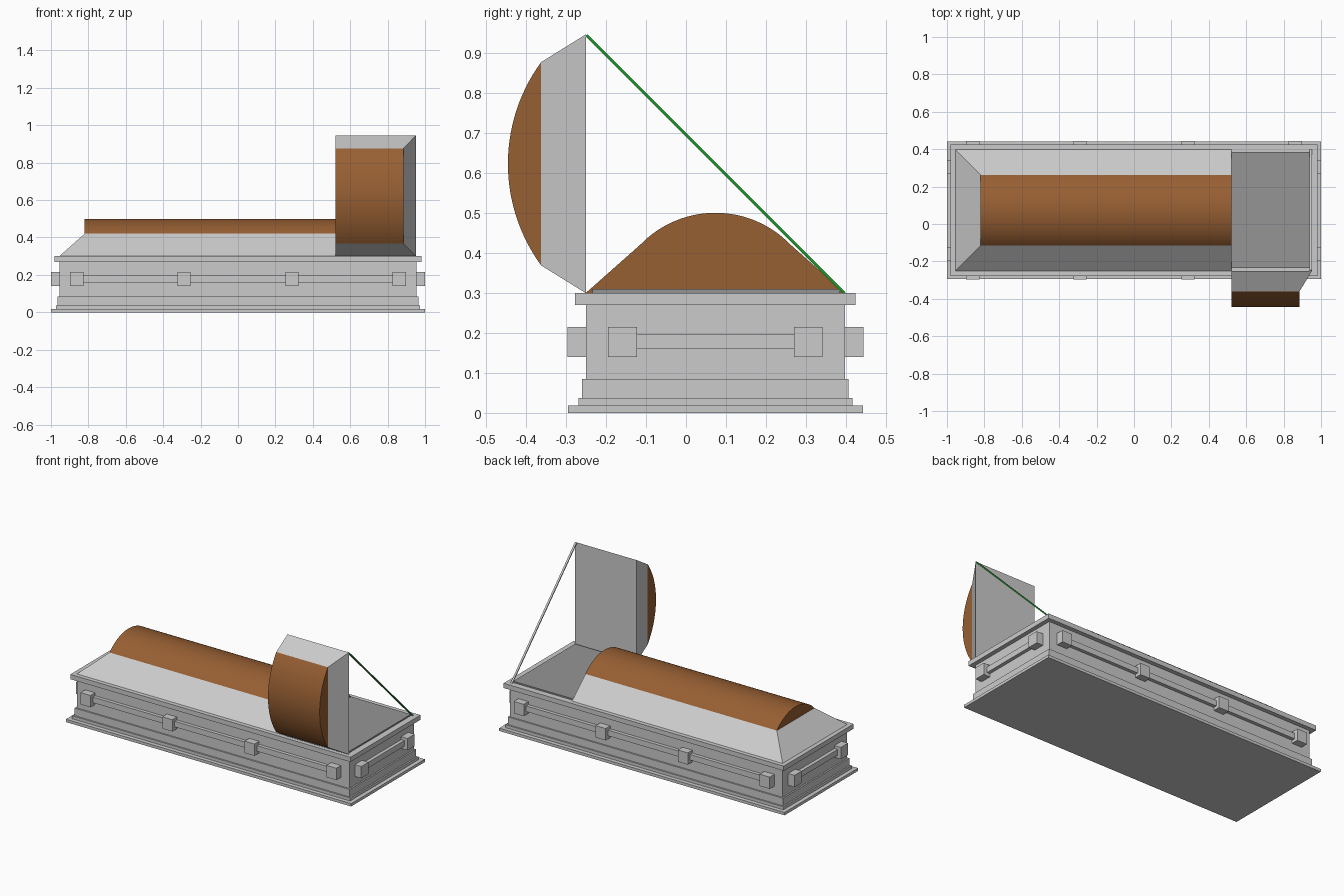
import bpy, bmesh, math
from mathutils import Matrix

if "Cube" in bpy.data.objects:
    bpy.data.objects.remove(bpy.data.objects["Cube"])


def material(name, rgb):
    m = bpy.data.materials.new(name)
    m.diffuse_color = (*rgb, 1)
    m.use_nodes = True
    m.node_tree.nodes["Principled BSDF"].inputs["Base Color"].default_value = m.diffuse_color
    return m


GREY = material("light grey", (0.6, 0.6, 0.6))
DARK = material("mid grey", (0.3, 0.3, 0.3))
BROWN = material("wood brown", (0.31, 0.115, 0.033))
GREEN = material("green", (0.01, 0.31, 0.02))

CY = 0.0735               # middle of the body in y
HX, HY = 0.955, 0.3235    # half sizes of the body


def finish(name, bm, mats):
    bmesh.ops.recalc_face_normals(bm, faces=bm.faces)
    me = bpy.data.meshes.new(name)
    bm.to_mesh(me)
    bm.free()
    for m in mats:
        me.materials.append(m)
    ob = bpy.data.objects.new(name, me)
    bpy.context.collection.objects.link(ob)
    return ob


def box(name, x, y, z, mat=GREY):
    bm = bmesh.new()
    bmesh.ops.create_cube(bm, size=1)
    for v in bm.verts:
        v.co = [(a + b) / 2 + c * (b - a) for (a, b), c in zip((x, y, z), v.co)]
    return finish(name, bm, [mat])


def tier(name, grow, z0, z1):
    return box(name, (-HX - grow, HX + grow), (CY - HY - grow, CY + HY + grow), (z0, z1))


# stepped plinth, body and rim
tier("base_plinth", 0.045, 0, 0.018)
tier("base_step", 0.019, 0.018, 0.037)
tier("base_skirt", 0.0095, 0.037, 0.085)
tier("body", 0, 0.085, 0.27)
tier("rim", 0.027, 0.27, 0.3)
box("inner_panel", (0.52, 0.942), (CY - HY + 0.016, CY + HY - 0.012), (0.29, 0.309), DARK)


def span(a, b):
    return (min(a, b), max(a, b))


# carrying handles: blocks joined by a rail, on all four sides
for s, side in ((-1, "front"), (1, "back")):
    wall = CY + s * HY
    for i, x in enumerate((-0.862, -0.288, 0.288, 0.862)):
        box(f"{side}_handle_block_{i}", (x - 0.035, x + 0.035),
            span(wall, wall + s * 0.046), (0.14, 0.215))
    box(f"{side}_handle_rail", (-0.862, 0.862), span(wall, wall + s * 0.022), (0.16, 0.196))
for s, side in ((-1, "left"), (1, "right")):
    wall = s * HX
    for i, y in enumerate((CY - 0.232, CY + 0.232)):
        box(f"{side}_handle_block_{i}", span(wall, wall + s * 0.045),
            (y - 0.036, y + 0.036), (0.14, 0.215))
    box(f"{side}_handle_rail", span(wall, wall + s * 0.022),
        (CY - 0.232, CY + 0.232), (0.16, 0.196))


def lid(name, x_cut, x_hip, x_top, half_top, h, rise, place, brown_cut):
    """Half lid: hipped skirt with a barrel top, straight at x_cut."""
    bm = bmesh.new()
    low = [(x_cut, -HY), (x_hip, -HY), (x_hip, HY), (x_cut, HY)]
    top = [(x_cut, -half_top), (x_top, -half_top), (x_top, half_top), (x_cut, half_top)]
    lo = [bm.verts.new(place(x, u, 0)) for x, u in low]
    hi = [bm.verts.new(place(x, u, h)) for x, u in top]
    bm.faces.new(lo)
    bm.faces.new(hi)
    for i in range(4):
        j = (i + 1) % 4
        f = bm.faces.new((lo[i], lo[j], hi[j], hi[i]))
        if i == 3 and brown_cut:
            f.material_index = 1
    finish(name + "_skirt", bm, [GREY, BROWN])
    # barrel top from a circular arc
    r = (half_top ** 2 + rise ** 2) / (2 * rise)
    a = math.asin(half_top / r)
    n = 28
    arc = [(r * math.sin(a * (2 * k / n - 1)),
            h + rise - r + r * math.cos(a * (2 * k / n - 1))) for k in range(n + 1)]
    bm = bmesh.new()
    p = [bm.verts.new(place(x_cut, u, w)) for u, w in arc]
    q = [bm.verts.new(place(x_top, u, w)) for u, w in arc]
    bm.faces.new(p)
    bm.faces.new(q)
    for k in range(n + 1):
        m = (k + 1) % (n + 1)
        bm.faces.new((p[k], p[m], q[m], q[k]))
    ob = finish(name + "_barrel", bm, [BROWN])
    bpy.ops.object.select_all(action='DESELECT')
    ob.select_set(True)
    bpy.context.view_layer.objects.active = ob
    bpy.ops.object.shade_smooth_by_angle(angle=math.radians(30))


# closed long lid and raised short lid
lid("closed_lid", 0.522, -HX, -0.82, 0.188, 0.12, 0.08,
    lambda x, u, w: (x, CY + u, 0.3 + w), True)
lid("open_lid", 0.522, 0.952, 0.884, 0.254, 0.112, 0.083,
    lambda x, u, w: (x, -0.25 - w, 0.6225 + u), False)

# slanted stay holding the lid, green on its outer face
bm = bmesh.new()
bmesh.ops.create_cube(bm, size=1)
for f in bm.faces:
    f.material_index = 1 if f.calc_center_median().x > 0.4 else 0
bm.transform(Matrix.Translation((0.9455, CY, 0.6215)) @ Matrix.Rotation(-math.pi / 4, 4, 'X')
             @ Matrix.Diagonal((0.012, 0.912, 0.007, 1)))
finish("lid_stay", bm, [GREY, GREEN])
